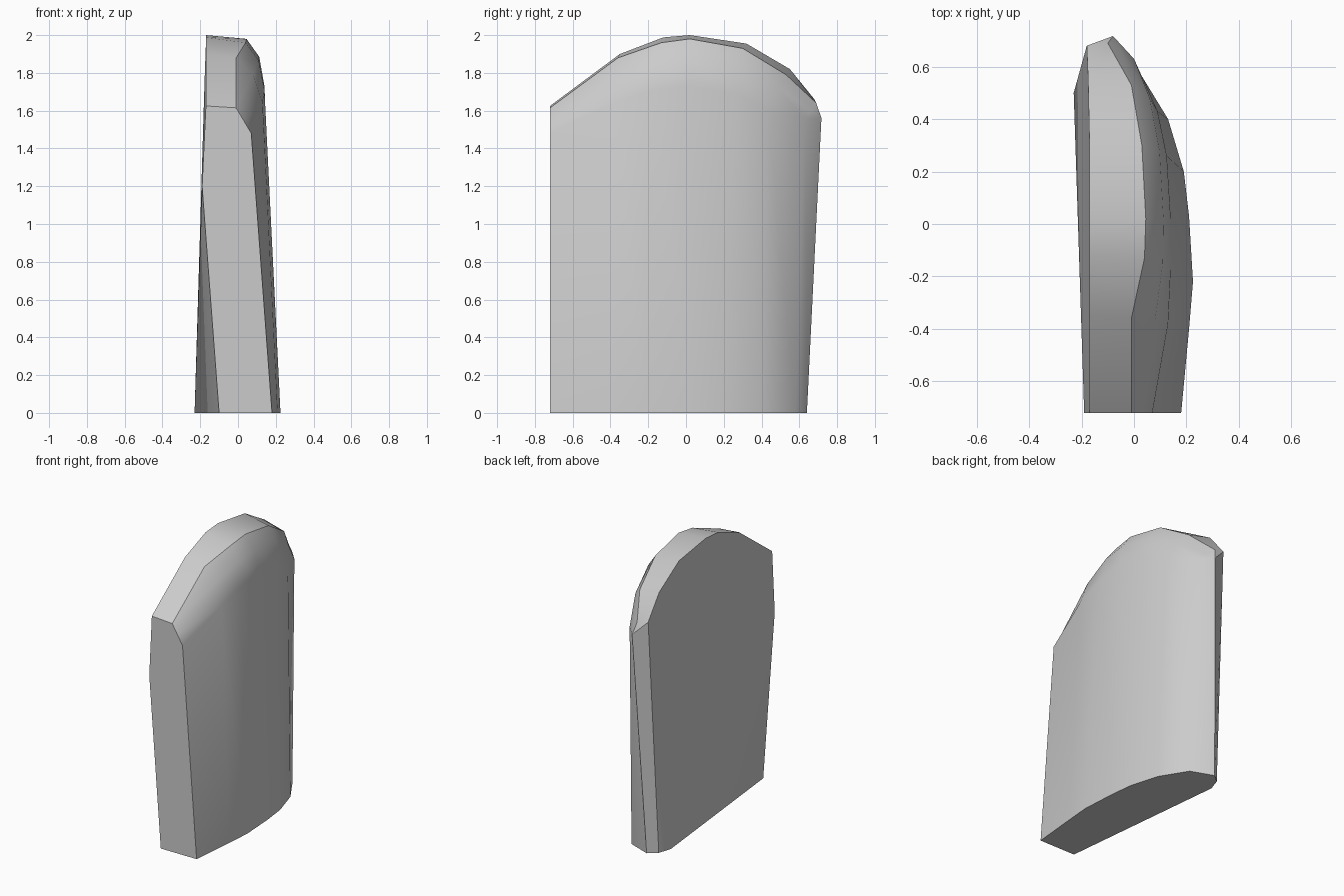
import bpy
import bmesh
from mathutils import Vector

default_cube = bpy.data.objects.get("Cube")
if default_cube:
    bpy.data.objects.remove(default_cube, do_unlink=True)


def make_material(name, color):
    material = bpy.data.materials.new(name)
    material.use_nodes = True
    material.diffuse_color = color
    material.node_tree.nodes["Principled BSDF"].inputs["Base Color"].default_value = color
    return material


stone_grey = make_material("stone grey", (0.6, 0.6, 0.6, 1))

# Stations from front to back: crown rim, shoulder, side top, foot
front = -.72
stations = [
    ((-.17, front, 1.625), (-.01, front, 1.615), (.07, front, 1.48), (.18, front, 0)),
    ((-.17, -.35, 1.9), (-.01, -.36, 1.88), (.13, -.38, 1.64), (.21, -.4, 0)),
    ((-.17, -.12, 1.988), (.04, -.13, 1.96), (.14, -.17, 1.71), (.225, -.22, 0)),
    ((-.17, .02, 2), (.045, .02, 1.98), (.14, .02, 1.73), (.21, .03, 0)),
    ((-.17, .32, 1.955), (.03, .3, 1.93), (.125, .26, 1.69), (.19, .2, 0)),
    ((-.175, .55, 1.82), (-.01, .53, 1.79), (.09, .43, 1.6), (.13, .4, 0)),
    ((-.18, .68, 1.66), (-.1, .69, 1.64), (0, .63, 1.56), (.02, .58, 0)),
    ((-.18, .68, 1.66), (-.08, .717, 1.56), (-.08, .717, 1.56), (-.14, .64, 0)),
]
shoulder_bulge = Vector((.02, 0, .03))

bm = bmesh.new()
columns = []
for index, (rim, shoulder, side, foot) in enumerate(stations):
    middle = (Vector(shoulder) + Vector(side)) / 2
    if 0 < index < len(stations) - 2:
        middle += shoulder_bulge
    points = (rim, shoulder, middle, side, foot)
    columns.append([bm.verts.new(point) for point in points])

# Curved crown and broad side
for near, far in zip(columns, columns[1:]):
    for upper in range(len(near) - 1):
        lower = upper + 1
        bm.faces.new((near[upper], near[lower], far[lower], far[upper]))

# Remaining corners of the flat side
front_foot = bm.verts.new((-.1, front, 0))
front_bend = bm.verts.new((-.19, front, 1.2))
rear_foot = bm.verts.new((-.23, .5, 0))
back_foot = bm.verts.new((-.2, .59, 0))

rims = [column[0] for column in columns[:-1]]
feet = [column[-1] for column in columns]
back_column = columns[-1]

# Flat side, folded slightly at the lower front
bm.faces.new((front_foot, front_bend, rear_foot))
bm.faces.new([front_bend] + rims + [rear_foot])
bm.faces.new((rear_foot, rims[-1], back_foot))

# Front end, narrow back end and underside
bm.faces.new(columns[0] + [front_foot, front_bend])
bm.faces.new((back_column[0], back_column[1], back_column[-1], back_foot))
bm.faces.new(feet + [back_foot, rear_foot, front_foot])

bmesh.ops.remove_doubles(bm, verts=bm.verts[:], dist=.0005)
bmesh.ops.recalc_face_normals(bm, faces=bm.faces[:])

mesh = bpy.data.meshes.new("rounded_slab")
bm.to_mesh(mesh)
bm.free()
mesh.materials.append(stone_grey)
slab = bpy.data.objects.new("rounded_slab", mesh)
bpy.context.collection.objects.link(slab)

# Smooth the curved side and keep the rims crisp
bpy.ops.object.select_all(action='DESELECT')
slab.select_set(True)
bpy.context.view_layer.objects.active = slab
bpy.ops.object.shade_smooth_by_angle(angle=.55)
